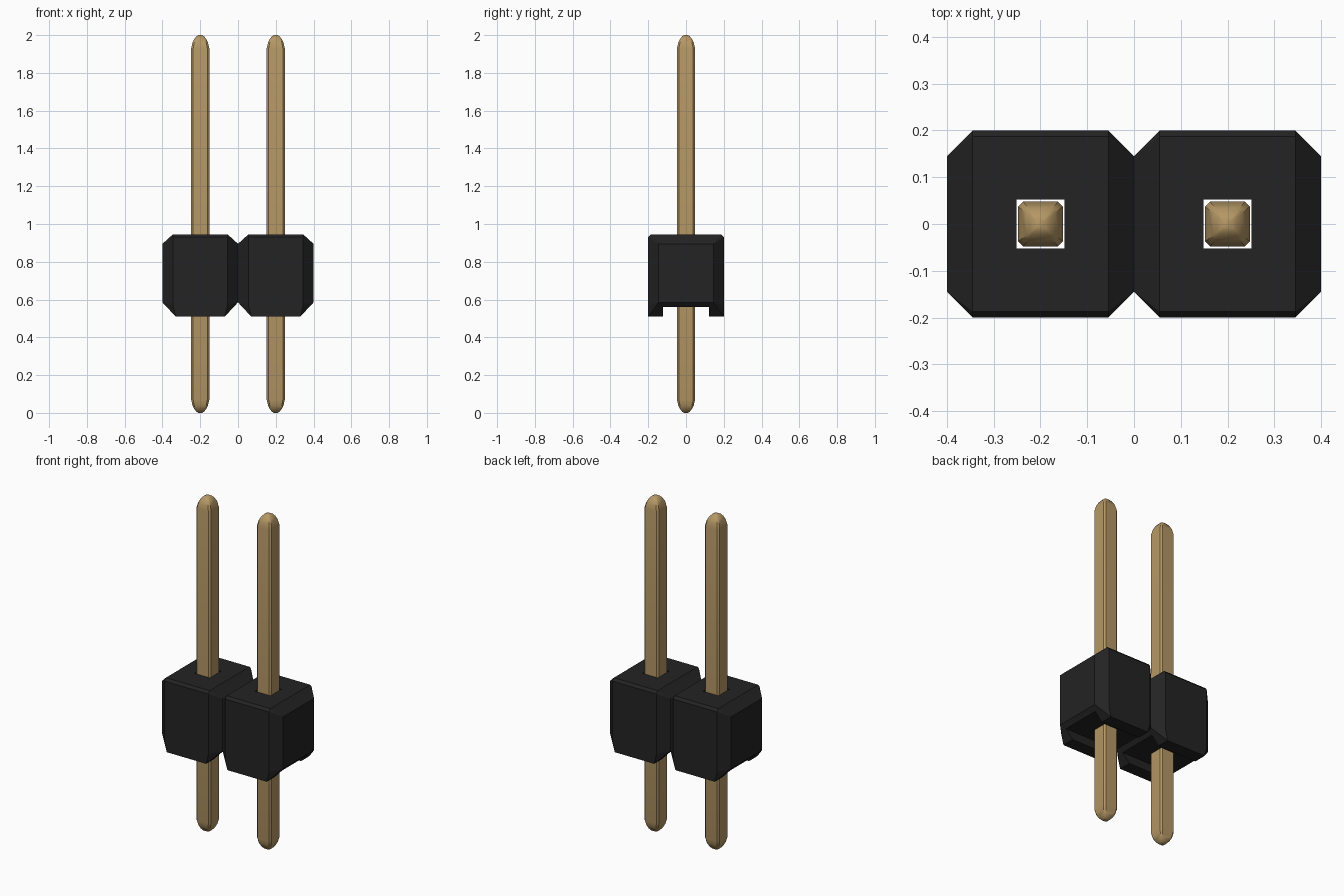
import bpy, bmesh, math
from mathutils import Matrix, Vector

if "Cube" in bpy.data.objects:
    bpy.data.objects.remove(bpy.data.objects["Cube"])


def material(name, rgb):
    m = bpy.data.materials.new(name)
    m.diffuse_color = (*rgb, 1)
    m.use_nodes = True
    m.node_tree.nodes["Principled BSDF"].inputs["Base Color"].default_value = m.diffuse_color
    return m


BLACK = material("black plastic", (0.017, 0.017, 0.017))
GOLD = material("brass", (0.46, 0.31, 0.13))


def finish(bm, name, mat):
    bmesh.ops.recalc_face_normals(bm, faces=bm.faces)
    me = bpy.data.meshes.new(name)
    bm.to_mesh(me)
    bm.free()
    me.materials.append(mat)
    ob = bpy.data.objects.new(name, me)
    bpy.context.collection.objects.link(ob)
    return ob


def cutter(center, size):
    bm = bmesh.new()
    bmesh.ops.create_cube(bm, size=1, matrix=Matrix.Translation(center) @ Matrix.Diagonal((*size, 1)))
    ob = finish(bm, "cutter", BLACK)
    ob.hide_render = True
    return ob


def housing(name, cx):
    # block with chamfers toward both x ends, as a convex hull
    half = [(0.2, 0.145, 0.585), (0.2, 0.145, 0.895),
            (0.13, 0.2, 0.51), (0.145, 0.2, 0.57),
            (0.145, 0.2, 0.93), (0.145, 0.187, 0.945)]
    bm = bmesh.new()
    for x, y, z in half:
        for sx in (-1, 1):
            for sy in (-1, 1):
                bm.verts.new((cx + sx * x, sy * y, z))
    bmesh.ops.convex_hull(bm, input=bm.verts[:])
    bmesh.ops.dissolve_limit(bm, angle_limit=0.01, verts=bm.verts[:], edges=bm.edges[:])
    ob = finish(bm, name, BLACK)
    # bottom channel and pin hole
    for c in (cutter((cx, 0, 0.5), (0.6, 0.245, 0.12)),
              cutter((cx, 0, 0.75), (0.102, 0.104, 1))):
        mod = ob.modifiers.new("cut", "BOOLEAN")
        mod.operation = "DIFFERENCE"
        mod.solver = "EXACT"
        mod.object = c
        bpy.context.view_layer.objects.active = ob
        bpy.ops.object.modifier_apply(modifier=mod.name)
        bpy.data.objects.remove(c)
    # remove the hidden face where the two blocks meet
    bm = bmesh.new()
    bm.from_mesh(ob.data)
    inner = [f for f in bm.faces if all(abs(v.co.x) < 1e-4 for v in f.verts)]
    bmesh.ops.delete(bm, geom=inner, context="FACES")
    bm.to_mesh(ob.data)
    bm.free()


def pin(name, cx):
    # square rod with clipped corners and domed pyramid tips
    tip = [(0.0, 0.010), (0.006, 0.020), (0.02, 0.031), (0.04, 0.041), (0.07, 0.048)]
    rings = tip + [(2 - z, r) for z, r in reversed(tip)]
    bm = bmesh.new()
    loops = []
    for z, r in rings:
        k = r * 0.78
        pts = [(r, -k), (r, k), (k, r), (-k, r), (-r, k), (-r, -k), (-k, -r), (k, -r)]
        loops.append([bm.verts.new((cx + x, y, z)) for x, y in pts])
    for a, b in zip(loops, loops[1:]):
        for i in range(8):
            j = (i + 1) % 8
            bm.faces.new((a[i], a[j], b[j], b[i]))
    bm.faces.new(loops[0])
    bm.faces.new(loops[-1])
    ob = finish(bm, name, GOLD)
    bpy.ops.object.select_all(action="DESELECT")
    ob.select_set(True)
    bpy.context.view_layer.objects.active = ob
    bpy.ops.object.shade_smooth_by_angle(angle=math.radians(35))


for side, cx in (("left", -0.2), ("right", 0.2)):
    housing("housing_" + side, cx)
    pin("pin_" + side, cx)
